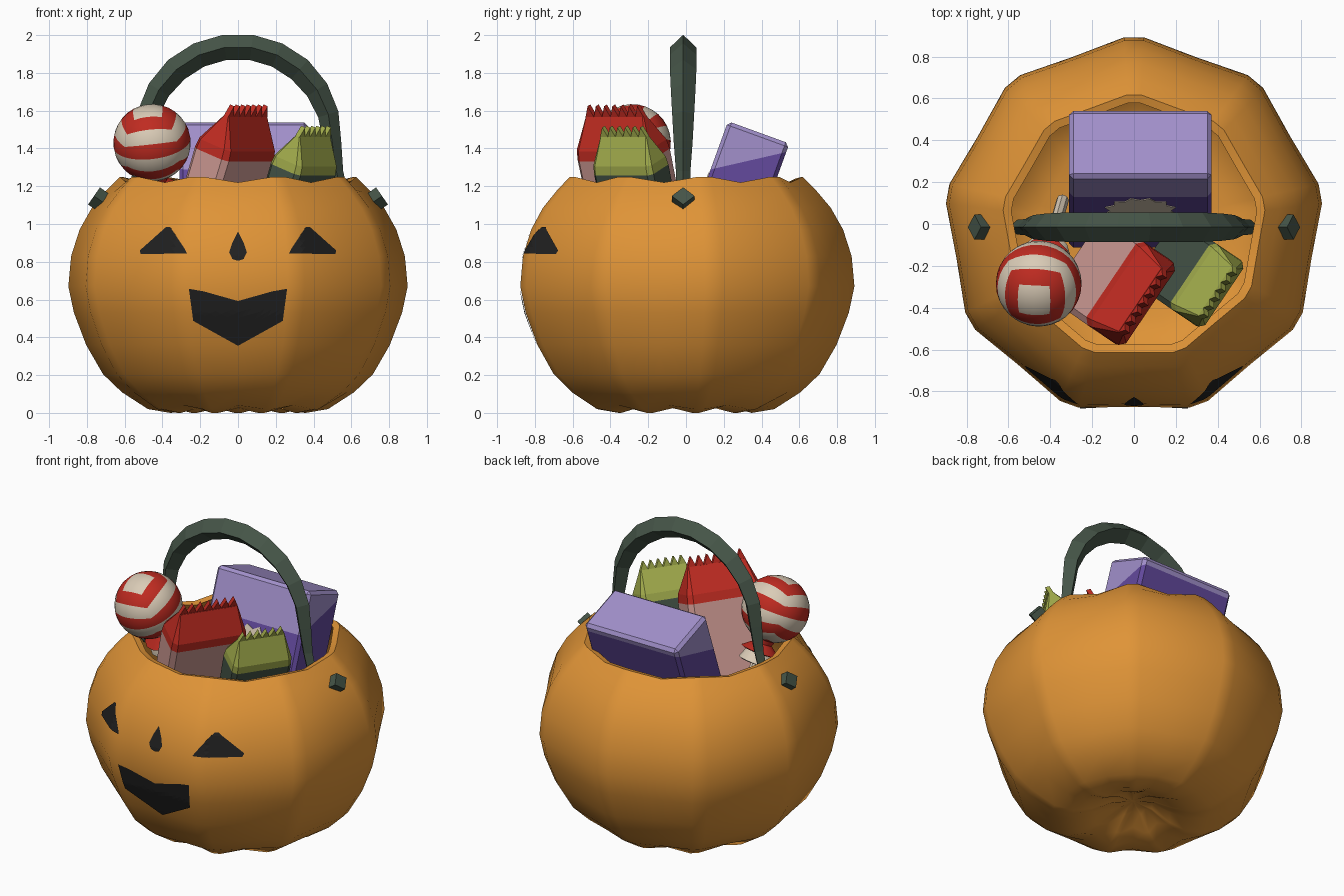
import bpy, bmesh, math
from mathutils import Vector, Matrix
from mathutils.bvhtree import BVHTree

if "Cube" in bpy.data.objects:
    bpy.data.objects.remove(bpy.data.objects["Cube"])

def mat(name, r, g, b):
    m = bpy.data.materials.new(name)
    m.diffuse_color = (r, g, b, 1)
    m.use_nodes = True
    m.node_tree.nodes["Principled BSDF"].inputs["Base Color"].default_value = m.diffuse_color
    return m

ORANGE = mat("pumpkin orange", .74, .295, .038)
DKGREEN = mat("dark green", .060, .090, .064)
BLACK = mat("black", .015, .015, .015)
LILAC = mat("lilac", .36, .28, .60)
PURPLE = mat("purple", .125, .068, .34)
RED = mat("red", .52, .024, .015)
PINK = mat("pink", .64, .335, .305)
LIME = mat("lime", .35, .40, .070)
CREAM = mat("cream", .70, .60, .47)

def finish(bm, name, mats, matrix=None, smooth=None, normals=True):
    if normals:
        bmesh.ops.recalc_face_normals(bm, faces=bm.faces)
    if matrix:
        bm.transform(matrix)
    me = bpy.data.meshes.new(name)
    bm.to_mesh(me)
    for m in mats:
        me.materials.append(m)
    ob = bpy.data.objects.new(name, me)
    bpy.context.collection.objects.link(ob)
    if smooth:
        bpy.ops.object.select_all(action='DESELECT')
        bpy.context.view_layer.objects.active = ob
        ob.select_set(True)
        bpy.ops.object.shade_smooth_by_angle(angle=math.radians(smooth))
    return ob

def loft(bm, rings, cap=True):
    """Skin a list of closed rings of points."""
    vs = [[bm.verts.new(p) for p in ring] for ring in rings]
    n = len(vs[0])
    for a, b in zip(vs, vs[1:]):
        for i in range(n):
            bm.faces.new((a[i], a[(i + 1) % n], b[(i + 1) % n], b[i]))
    if cap:
        bm.faces.new(vs[0])
        bm.faces.new(vs[-1])
    return vs

def frame(x, y, z, origin):
    return Matrix.Translation(origin) @ Matrix((x, y, z)).transposed().to_4x4()

# pumpkin bucket: nine lobes, open top, inner wall: (radius, z, groove factor, groove lift)
profile = [(.02, .11, 1, 0), (.13, .09, .9, .02), (.25, .03, .9, .03), (.36, 0, .92, .025),
           (.48, .02, .94, .02), (.62, .11, .95, 0), (.72, .205, .952, 0), (.81, .36, .952, 0),
           (.875, .53, .952, 0), (.905, .67, .952, 0), (.89, .83, .952, 0), (.845, .97, .952, 0),
           (.78, 1.085, .952, 0), (.70, 1.18, .952, -.01), (.63, 1.25, .955, -.03),
           (.59, 1.24, .955, -.03), (.66, 1.16, .952, 0), (.75, 1.05, .952, 0), (.84, .83, .952, 0),
           (.86, .67, .952, 0), (.78, .40, .952, 0), (.66, .21, .952, 0), (.45, .08, .95, 0), (.02, .15, 1, 0)]
bm = bmesh.new()
rings = []
for r, z, g, lift in profile:
    ring = []
    for i in range(9):
        for da, k in ((-3, 0), (3, 0), (20, 1)):
            a = math.radians(90 + 40 * i + da)
            rr, zz = (r * g, z + lift) if k else (r, z)
            ring.append((rr * math.cos(a), rr * math.sin(a) - .012, zz))
    rings.append(ring)
loft(bm, rings)
bmesh.ops.recalc_face_normals(bm, faces=bm.faces)
tree = BVHTree.FromBMesh(bm)
finish(bm, "pumpkin_bucket", [ORANGE], smooth=45)

# face features draped on the front of the pumpkin
def drape(name, pts):
    bm = bmesh.new()
    bm.faces.new([bm.verts.new((x, -2, z)) for x, z in pts])
    bmesh.ops.triangulate(bm, faces=bm.faces)
    bmesh.ops.subdivide_edges(bm, edges=bm.edges, cuts=7, use_grid_fill=True)
    for v in bm.verts:
        hit = tree.ray_cast(v.co, Vector((0, 1, 0)))[0]
        v.co = hit + Vector((0, -.007, 0))
    bm.normal_update()
    for f in bm.faces:
        if f.normal.y > 0:
            f.normal_flip()
    finish(bm, name, [BLACK], normals=False)

for s, side in ((-1, "left"), (1, "right")):
    drape(side + "_eye", [(s * x, z) for x, z in
          ((.27, .845), (.28, .865), (.36, .985), (.38, .985), (.52, .86), (.515, .84))])
drape("nose", [(0, .96), (.03, .90), (.047, .85), (.03, .815), (0, .805), (-.03, .815), (-.047, .85), (-.03, .90)])
drape("mouth", [(-.26, .657), (-.18, .643), (0, .592), (.18, .643), (.26, .657), (.237, .487), (0, .355), (-.237, .487)])

# handle: tapered diamond section swept over an arch
HY = -.015
path = [(.56, 1.12, .5, 1, 0), (.52, 1.28, .55, 1, 0)]
for i in range(12):
    a = math.pi * i / 11
    k = .72 + .28 * min(1, math.sin(a) * 1.4)
    path.append((.498 * math.cos(a), 1.44 + .5 * math.sin(a), k, math.cos(a), math.sin(a)))
path += [(-.52, 1.28, .55, -1, 0), (-.56, 1.12, .5, -1, 0)]
bm = bmesh.new()
loft(bm, [[(x + .067 * k * nx, HY, z + .067 * k * nz), (x, HY + .07 * k, z),
           (x - .067 * k * nx, HY, z - .067 * k * nz), (x, HY - .07 * k, z)] for x, z, k, nx, nz in path])
finish(bm, "handle", [DKGREEN])

# diamond pegs pinning the handle through the wall
for s, side in ((-1, "left"), (1, "right")):
    c, ax, up = Vector((s * .75, HY, 1.14)), Vector((s * .82, 0, .57)), Vector((-s * .57, 0, .82))
    bm = bmesh.new()
    loft(bm, [[c + ax * t + up * .055, c + ax * t + Vector((0, .06, 0)),
               c + ax * t - up * .055, c + ax * t - Vector((0, .06, 0))] for t in (-.13, .015)])
    finish(bm, side + "_handle_peg", [DKGREEN])

# flip-top carton leaning back, lid split along a slanted line
box_m = Matrix.Translation((.03, .385, 1.485)) @ Matrix.Rotation(math.radians(-20), 4, 'X')
bm = bmesh.new()
bmesh.ops.create_cube(bm, size=1, matrix=Matrix.Translation((0, 0, -.5)) @ Matrix.Diagonal((.68, .345, 1, 1)))
bmesh.ops.bevel(bm, geom=bm.edges[:], offset=.02, segments=1, affect='EDGES')
slope = .22 / .34
bmesh.ops.bisect_plane(bm, geom=bm.verts[:] + bm.edges[:] + bm.faces[:],
                       plane_co=(0, .17, -.05), plane_no=(0, -slope, 1))
for f in bm.faces:
    c = f.calc_center_median()
    f.material_index = int(c.z > -.05 + (c.y - .17) * slope)
finish(bm, "carton", [PURPLE, LILAC], box_m)

# starburst labels on both broad sides of the carton
for s, side in ((-1, "front"), (1, "back")):
    bm = bmesh.new()
    star = [((.175 if i % 2 else .145) * math.cos(i * math.pi / 12),
             (.175 if i % 2 else .145) * math.sin(i * math.pi / 12) - .46) for i in range(24)]
    loft(bm, [[(x, s * y, z) for x, z in star] for y in (.171, .177)])
    finish(bm, side + "_carton_label", [CREAM], box_m)

# snack bags: chamfered body, wedge-shaped top, saw-toothed crimp
def bag(name, origin, w, t, h, teeth, body, top):
    lean = math.radians(20)
    n = Vector((.83, -.56, 0)).normalized()
    d = Vector((-.56, -.83, 0)).normalized()
    u = n * math.sin(lean) + Vector((0, 0, math.cos(lean)))
    m = frame(d, n * math.cos(lean) - Vector((0, 0, math.sin(lean))), u, origin)
    bm = bmesh.new()
    rings = []
    for z, kw, kt in ((-.72, .8, .3), (-.62, .98, .95), (0, 1, 1), (.2 * h, .98, .93),
                      (.5 * h, .87, .52), (.78 * h, .77, .14)):
        a, b = w * kw, t * kt
        e = .25 * b
        rings.append([(a, b - e, z), (a - e, b, z), (e - a, b, z), (-a, b - e, z),
                      (-a, e - b, z), (e - a, -b, z), (a - e, -b, z), (a, e - b, z)])
    loft(bm, rings)
    for f in bm.faces:
        f.material_index = int(f.calc_center_median().z > 0)
    cw = w * .77
    for i in range(teeth):
        x0 = -cw + 2 * cw * i / teeth
        x1 = x0 + 2 * cw / teeth
        pts = [(x0, .74 * h), (x1, .74 * h), (x1, .78 * h), ((x0 + x1) / 2, h), (x0, .78 * h)]
        k = len(bm.faces)
        loft(bm, [[(x, y, z) for x, z in pts] for y in (-.014, .014)])
        bm.faces.ensure_lookup_table()
        for f in bm.faces[k:]:
            f.material_index = 1
    finish(bm, name, [body, top], m)

bag("red_snack_bag", (-.02, -.33, 1.37), .24, .115, .275, 7, PINK, RED)
bag("green_snack_bag", (.345, -.29, 1.29), .19, .10, .24, 6, DKGREEN, LIME)

# striped lollipop: cube-shaped sphere banded by angle from its tilted pole
p = Vector((-.12, -.42, .9)).normalized()
py = p.cross(Vector((1, 0, 0))).normalized()
pop_m = frame(py.cross(p), py, p, (-.455, -.285, 1.43))
bm = bmesh.new()
bmesh.ops.create_cube(bm, size=2)
bmesh.ops.subdivide_edges(bm, edges=bm.edges[:], cuts=7, use_grid_fill=True)
for v in bm.verts:
    v.co = Vector([math.tan(c * math.pi / 4) for c in v.co]).normalized() * .205
for f in bm.faces:
    c = f.calc_center_median()
    a = math.degrees(math.atan2(max(abs(c.x), abs(c.y)), c.z))
    f.material_index = int(a // 22.5) % 2
finish(bm, "lollipop_ball", [CREAM, RED], pop_m, smooth=40)

# lollipop wrapper skirts and stick
def turned(name, prof, n, m):
    bm = bmesh.new()
    loft(bm, [[(r * math.cos(2 * math.pi * i / n), r * math.sin(2 * math.pi * i / n), z)
               for i in range(n)] for r, z in prof])
    finish(bm, name, [m], pop_m, smooth=40)

turned("lollipop_wrapper", [(.07, -.18), (.055, -.22), (.12, -.27), (.11, -.275), (.03, -.25)], 12, RED)
turned("lollipop_wrapper_tail", [(.04, -.24), (.09, -.29), (.11, -.34), (.10, -.345), (.03, -.29)], 12, CREAM)
turned("lollipop_stick", [(.03, -.18), (.03, -.95)], 8, CREAM)
